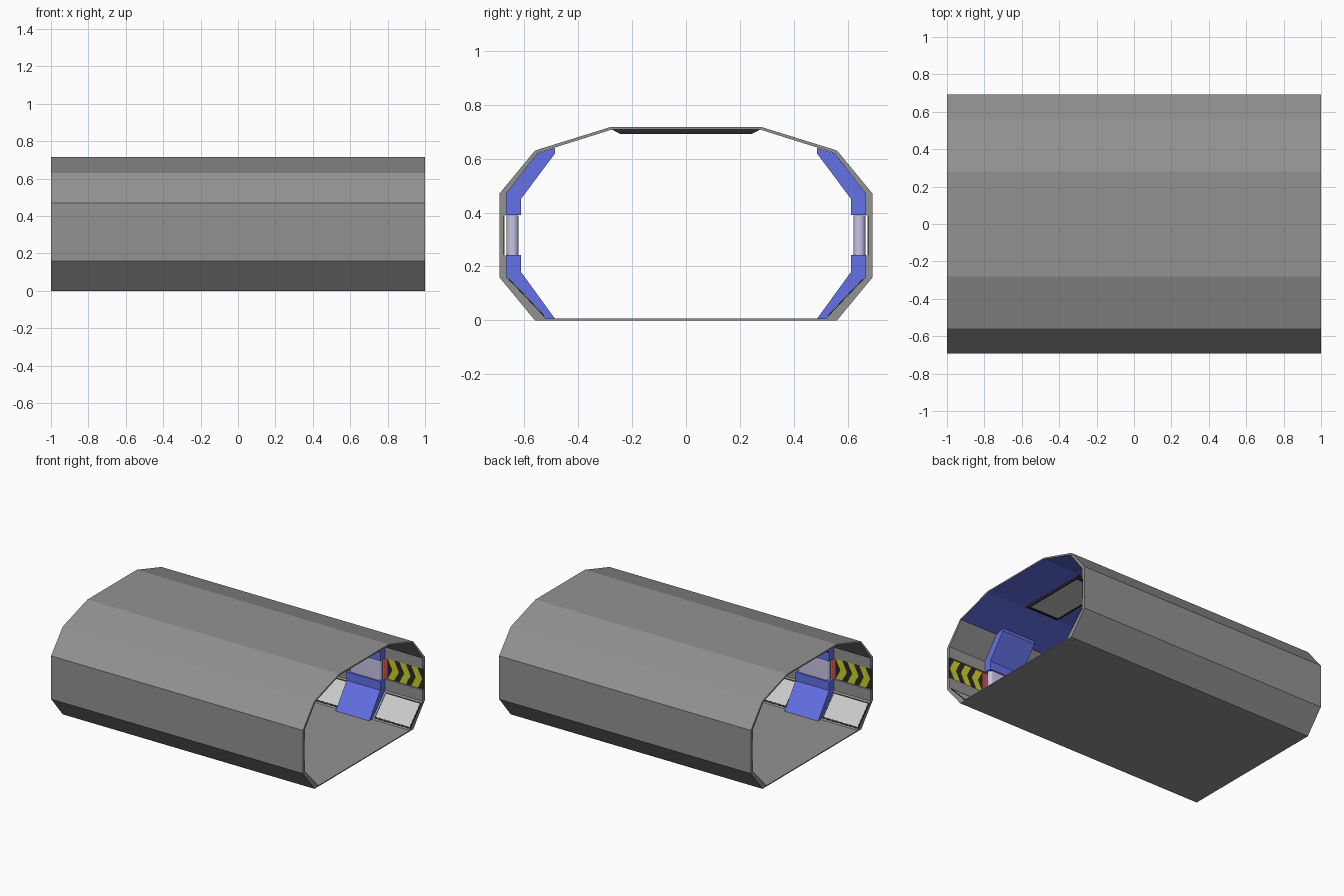
import bpy, bmesh, math

if "Cube" in bpy.data.objects:
    bpy.data.objects.remove(bpy.data.objects["Cube"])


def material(name, rgb):
    m = bpy.data.materials.new(name)
    m.diffuse_color = (*rgb, 1)
    m.use_nodes = True
    m.node_tree.nodes["Principled BSDF"].inputs["Base Color"].default_value = m.diffuse_color
    return m


GREY = material("hull_grey", (0.29, 0.29, 0.29))
BLUE = material("blue", (0.125, 0.165, 0.80))
DARK = material("dark", (0.022, 0.022, 0.022))
YELLOW = material("yellow", (0.60, 0.62, 0.025))
RED = material("red", (0.62, 0.07, 0.06))
LAVENDER = material("lavender", (0.58, 0.55, 0.78))
PALE = material("pale", (0.82, 0.82, 0.81))
LIGHT = material("ceiling_light_grey", (0.56, 0.56, 0.56))


def finish(name, bm, *mats):
    bmesh.ops.recalc_face_normals(bm, faces=bm.faces)
    me = bpy.data.meshes.new(name)
    bm.to_mesh(me)
    bm.free()
    ob = bpy.data.objects.new(name, me)
    bpy.context.collection.objects.link(ob)
    for m in mats:
        me.materials.append(m)
    return ob


def prism(name, a, b, mat):
    """Solid between two matching outlines of 3D points."""
    bm = bmesh.new()
    va, vb = [bm.verts.new(p) for p in a], [bm.verts.new(p) for p in b]
    n = len(a)
    bm.faces.new(va)
    bm.faces.new(vb)
    for i in range(n):
        j = (i + 1) % n
        bm.faces.new((va[i], va[j], vb[j], vb[i]))
    return finish(name, bm, mat)


def along_x(name, yz, x0, x1, mat, s=1):
    return prism(name, [(x0, s * y, z) for y, z in yz], [(x1, s * y, z) for y, z in yz], mat)


def along_y(name, xz, y0, y1, mat, s=1):
    return prism(name, [(x, s * y0, z) for x, z in xz], [(x, s * y1, z) for x, z in xz], mat)


def rect(a0, a1, b0, b1):
    return [(a0, b0), (a1, b0), (a1, b1), (a0, b1)]


# Hull: hollow ten-sided tube with a recessed band along each side wall
outer = [(.56, 0), (.692, .16), (.692, .24), (.692, .241), (.692, .389), (.692, .39),
         (.692, .47), (.56, .63), (.28, .717)]
inner = [(.52, .007), (.666, .16), (.666, .24), (.676, .241), (.676, .389), (.666, .39),
         (.666, .47), (.55, .621), (.277, .707)]
outer += [(-y, z) for y, z in reversed(outer)]
inner += [(-y, z) for y, z in reversed(inner)]
bm = bmesh.new()
rings = [[bm.verts.new((x, y, z)) for y, z in pts]
         for pts, x in ((outer, -1), (outer, 1), (inner, 1), (inner, -1))]
n = len(outer)
for r in range(4):
    p, q = rings[r], rings[(r + 1) % 4]
    for i in range(n):
        j = (i + 1) % n
        f = bm.faces.new((p[i], p[j], q[j], q[i]))
        # blue ceiling lining
        f.material_index = 1 if r == 2 and i in (7, 8, 9) else 0
finish("corridor_hull", bm, GREY, BLUE)

# Bays: three pillar frames alternating with four striped wall bays
CELL = 2 / 7
pillars = [-2 * CELL, 0, 2 * CELL]
bays = [-3 * CELL, -CELL, CELL, 3 * CELL]
upper = [(.612, .39), (.612, .45), (.485, .62), (.485, .64), (.55, .62), (.667, .47), (.667, .39)]
lower = [(.612, .242), (.612, .18), (.487, .008), (.522, .008), (.667, .16), (.667, .242)]


def slope(t0, t1, h):
    """Slab outline lying on the lower sloped wall."""
    d, nrm = (.69, .724), (-.724, .69)
    pt = lambda t, k: (.52 + d[0] * t + nrm[0] * k, .007 + d[1] * t + nrm[1] * k)
    return [pt(t0, 0), pt(t1, 0), pt(t1, h), pt(t0, h)]


for s in (1, -1):
    for c in pillars:
        x0, x1 = c - .137, c + .13
        along_x("pillar_upper", upper, x0, x1, BLUE, s)
        along_x("pillar_lower", lower, x0, x1, BLUE, s)
        # rounded-end lamp between the pillar halves
        r, cy, half = .0225, .643, .1
        arc = [(c + half + r * math.sin(a), cy + r * math.cos(a))
               for a in [math.pi * k / 10 for k in range(11)]]
        arc += [(2 * c - x, 2 * cy - y) for x, y in arc]
        lamp = prism("wall_lamp", [(x, s * y, .243) for x, y in arc],
                     [(x, s * y, .389) for x, y in arc], LAVENDER)
        bpy.context.view_layer.objects.active = lamp
        lamp.select_set(True)
        bpy.ops.object.shade_smooth_by_angle(angle=math.radians(40))
        lamp.select_set(False)
        # red markers beside the lamp
        for e in (-1, 1):
            xm = c + e * .128
            along_y("red_marker", rect(xm - .016, xm + .016, .243, .388), .6725, .6765, RED, s)
    for c in bays:
        along_y("hazard_backing", rect(c - .1425, c + .1425, .243, .388), .6745, .6765, DARK, s)
        # chevron stripes pointing away from the middle
        e = 1 if c > 0 else -1
        for k in range(3):
            x = c + e * (-.138 + k * .093)
            w, t = e * .052, e * .036
            along_y("hazard_chevron",
                    [(x, .244), (x + w, .244), (x + w + t, .3155), (x + w, .387),
                     (x, .387), (x + t, .3155)], .673, .675, YELLOW, s)
        # framed pale panel on the lower slope
        along_x("panel_frame", slope(.01, .2, .003), c - .1425, c + .1425, DARK, s)
        along_x("slope_panel", slope(.02, .19, .005), c - .135, c + .135, PALE, s)

# Ceiling lights: dark tapered frame around a grey inset
for c in pillars:
    x0, x1 = c - .135, c + .12
    taper = [(-.275, .708), (.275, .708), (.245, .692), (-.245, .692)]
    rail = [(.275, .708), (.245, .692), (.235, .692), (.235, .708)]
    for s in (1, -1):
        along_x("ceiling_light_side", rail, x0, x1, DARK, s)
    for xe, d in ((x0, .01), (x1, -.01)):
        along_x("ceiling_light_end", taper, xe, xe + d, DARK)
    along_x("ceiling_light_panel", rect(-.235, .235, .696, .708), x0 + .01, x1 - .01, LIGHT)
